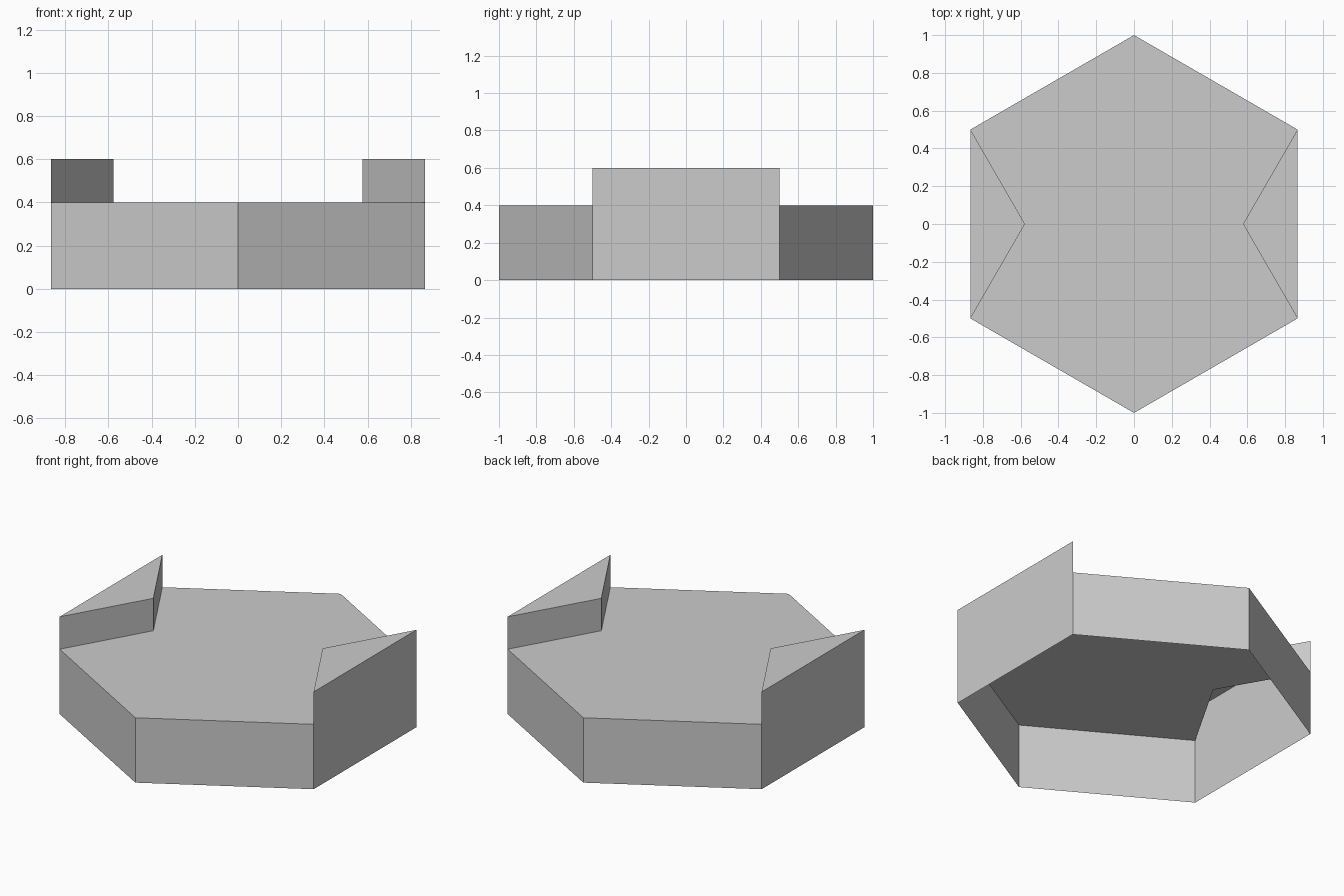
import bpy
import bmesh
from math import sin, cos, tan, pi, radians

cube = bpy.data.objects.get("Cube")
if cube:
    bpy.data.objects.remove(cube, do_unlink=True)

DECK, CREST = 0.4, 0.6

grey = bpy.data.materials.new("plain grey")
grey.use_nodes = True
colour = (0.6, 0.6, 0.6, 1)
grey.diffuse_color = colour
grey.node_tree.nodes["Principled BSDF"].inputs["Base Color"].default_value = colour


def build(name, sheets):
    """Make an object from flat sheets, each a list of points."""
    bm = bmesh.new()
    for points in sheets:
        bm.faces.new([bm.verts.new(p) for p in points])
    bmesh.ops.remove_doubles(bm, verts=bm.verts, dist=1e-4)
    mesh = bpy.data.meshes.new(name)
    bm.to_mesh(mesh)
    bm.free()
    mesh.materials.append(grey)
    obj = bpy.data.objects.new(name, mesh)
    bpy.context.collection.objects.link(obj)


def at(point, z):
    return (point[0], point[1], z)


def wall(a, b, low, high):
    """Upright sheet facing right of the direction a to b."""
    return [at(a, low), at(b, low), at(b, high), at(a, high)]


# Hexagon corners, counter-clockwise from the front right of the plan
corners = [(cos(radians(a)), sin(radians(a))) for a in range(-30, 330, 60)]
apex_x = tan(pi / 6)
left_apex, right_apex = (apex_x, 0), (-apex_x, 0)

# Deck with a notch under each wedge
outline = [corners[0], left_apex, *corners[1:4], right_apex, *corners[4:]]
build("deck", [[at(p, DECK) for p in outline]])

# Low walls, open underneath
build("low_walls", [wall(corners[i], corners[(i + 1) % 6], 0, DECK)
                    for i in (1, 2, 4, 5)])

# Raised hollow wedges with tall outer walls
for side, start, apex in (("left", 0, left_apex), ("right", 3, right_apex)):
    a, b = corners[start], corners[start + 1]
    build(side + "_wedge", [
        wall(a, b, 0, CREST),
        wall(b, apex, DECK, CREST),
        wall(apex, a, DECK, CREST),
        [at(p, CREST) for p in (a, b, apex)],
    ])
